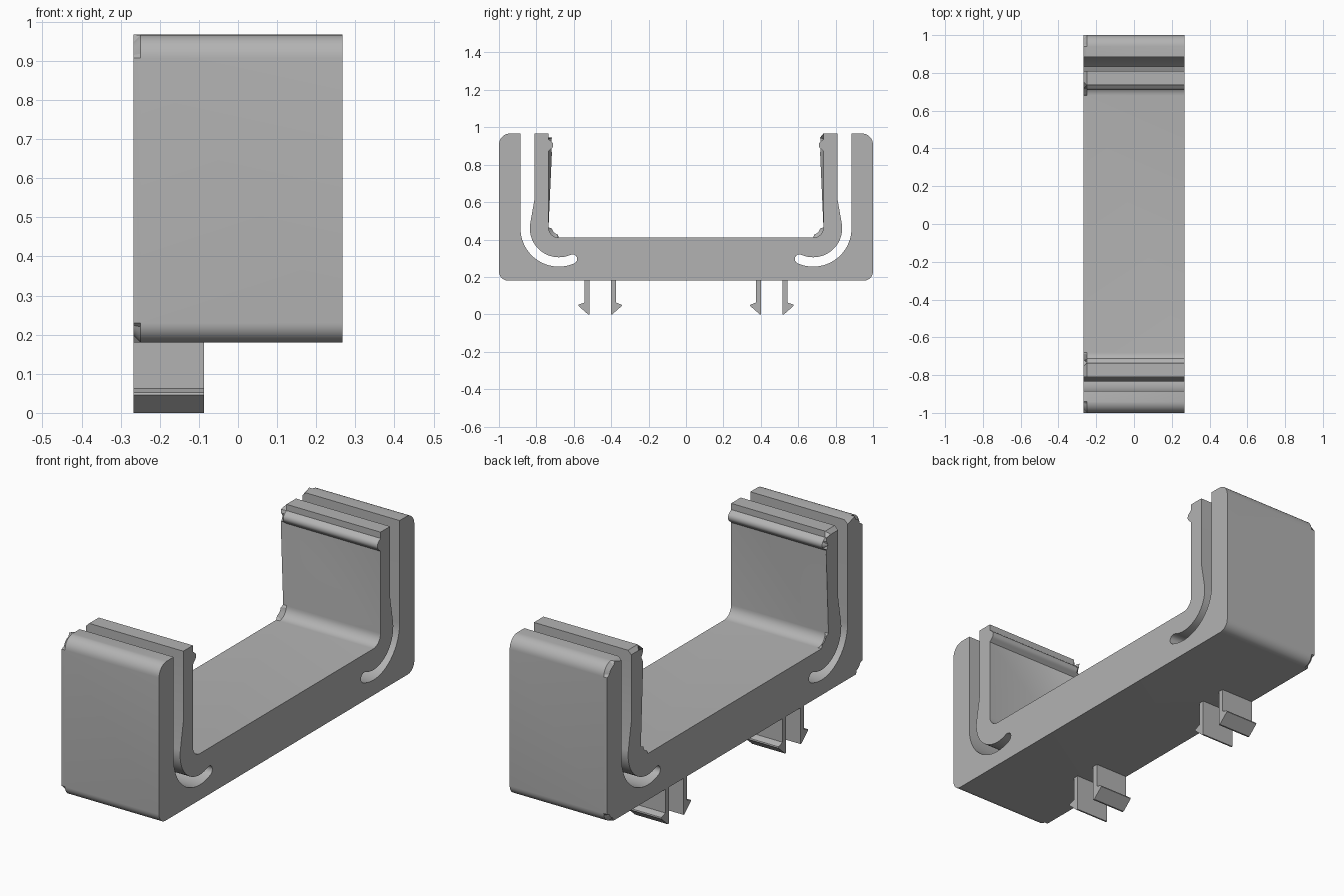
import bpy
import bmesh
from math import cos, sin, radians

if "Cube" in bpy.data.objects:
    bpy.data.objects.remove(bpy.data.objects["Cube"])

HALF_WIDTH = 0.267
BOTTOM, FLOOR, TOP = 0.18, 0.41, 0.967

grey = bpy.data.materials.new("plain grey")
grey.use_nodes = True
colour = (0.45, 0.45, 0.45, 1)
grey.diffuse_color = colour
grey.node_tree.nodes["Principled BSDF"].inputs["Base Color"].default_value = colour


def arc(y, z, r, start, end, steps=8):
    """Points on an arc, angles in degrees."""
    angles = [radians(start + (end - start) * i / steps) for i in range(steps + 1)]
    return [(y + r * cos(a), z + r * sin(a)) for a in angles]


def mirrored(points):
    return [(-y, z) for y, z in reversed(points)]


def extrude_profile(name, points, x0, x1, chamfer=0, plain=()):
    """Extrude a y-z outline along x; chamfer the x0 rim except at plain points."""
    bm = bmesh.new()
    near = [bm.verts.new((x0, y, z)) for y, z in points]
    far = [bm.verts.new((x1, y, z)) for y, z in points]
    bm.faces.new(near)
    bm.faces.new(far[::-1])
    rim = []
    count = len(points)
    for i in range(count):
        j = (i + 1) % count
        bm.faces.new((near[j], near[i], far[i], far[j]))
        if points[i] not in plain and points[j] not in plain:
            rim.append(bm.edges.get((near[i], near[j])))
    if chamfer:
        bmesh.ops.bevel(bm, geom=rim, offset=chamfer, segments=1,
                        affect='EDGES', clamp_overlap=False)
    bmesh.ops.recalc_face_normals(bm, faces=bm.faces)
    mesh = bpy.data.meshes.new(name)
    bm.to_mesh(mesh)
    bm.free()
    mesh.materials.append(grey)
    obj = bpy.data.objects.new(name, mesh)
    bpy.context.collection.objects.link(obj)
    return obj


# Outer shell of one end, from the underside up to the slot mouth
outer = (arc(-0.95, BOTTOM + 0.05, 0.05, 270, 180)
         + arc(-0.94, TOP - 0.06, 0.06, 180, 90) + [(-0.885, TOP)])

# Curved flex slot: down the outer wall, round the tip and back up
cy, cz, tip = -0.68, 0.46, -66
tip_y, tip_z = cy + 0.18 * cos(radians(tip)), cz + 0.18 * sin(radians(tip))
slot = (arc(cy, cz, 0.205, 180, 360 + tip, 20)
        + arc(tip_y, tip_z, 0.025, tip, tip + 180)[1:-1]
        + arc(cy, cz, 0.155, 360 + tip, 171, 20) + [(-0.81, 0.615)])

# Springy inner arm with its retaining bead, then the floor fillet
inner = ([(-0.81, TOP), (-0.735, TOP), (-0.735, 0.936)]
         + arc(-0.734, 0.905, 0.024, 55, -55, 8)
         + [(-0.735, 0.872)]
         + arc(-0.68, FLOOR + 0.055, 0.055, 180, 270))

half = outer + slot + inner
bracket = extrude_profile("bracket_body", half + mirrored(half),
                          -HALF_WIDTH, HALF_WIDTH, 0.018, set(slot + mirrored(slot)))
bpy.context.view_layer.objects.active = bracket
bracket.select_set(True)
bpy.ops.object.shade_smooth_by_angle(angle=radians(30))


# Snap hooks under one edge, in two opposed pairs
def hook(inside, side):
    """Barbed leg whose flat face is at y = inside and barb points to side."""
    shape = [(0, BOTTOM + 0.03), (0, 0), (0.008, 0), (0.06, 0.046),
             (0.058, 0.052), (0.027, 0.063), (0.027, BOTTOM + 0.03)]
    return [(inside + side * y, z) for y, z in shape]


for end, sign in (("front", 1), ("back", -1)):
    for place, inside, side in (("outer", -0.516, -1), ("inner", -0.402, 1)):
        outline = hook(inside, side)
        if sign < 0:
            outline = mirrored(outline)
        extrude_profile(f"{end}_{place}_hook", outline, -HALF_WIDTH, -0.087)
